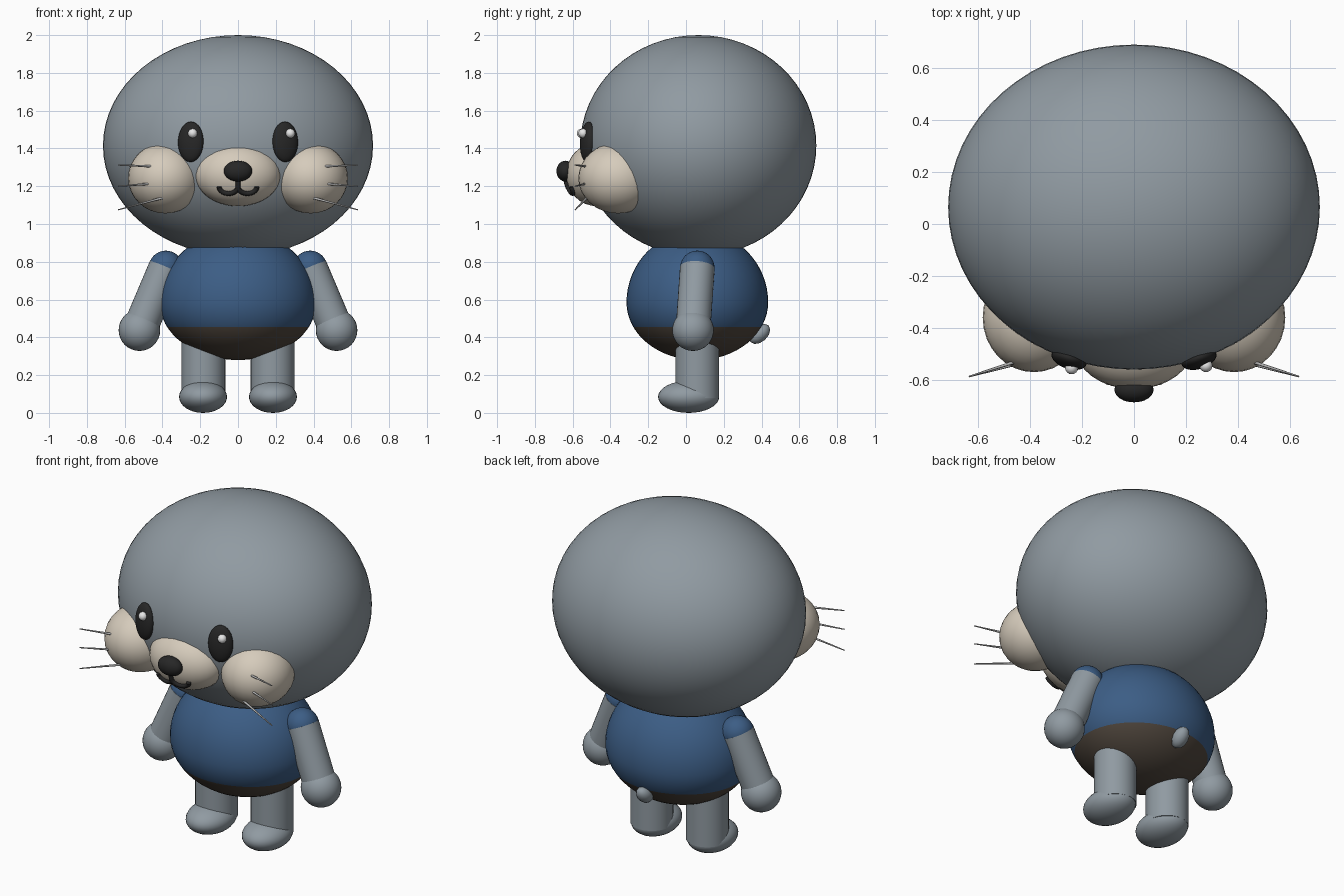
import bpy, bmesh, math
from mathutils import Vector, Euler

cube = bpy.data.objects.get("Cube")
if cube:
    bpy.data.objects.remove(cube, do_unlink=True)


def material(name, rgb):
    m = bpy.data.materials.new(name)
    m.use_nodes = True
    m.diffuse_color = (*rgb, 1)
    m.node_tree.nodes["Principled BSDF"].inputs["Base Color"].default_value = (*rgb, 1)
    return m


FUR = material("grey_fur", (0.28, 0.325, 0.36))
CREAM = material("cream", (0.67, 0.6, 0.5))
SHIRT = material("blue_cloth", (0.045, 0.11, 0.235))
PANTS = material("brown_cloth", (0.08, 0.062, 0.047))
BLACK = material("black", (0.02, 0.02, 0.02))
WHITE = material("white", (0.8, 0.8, 0.8))
WHISKER = material("whisker_grey", (0.45, 0.45, 0.45))


def finish(name, bm, mats, smooth=True):
    me = bpy.data.meshes.new(name)
    for f in bm.faces:
        f.smooth = smooth
    bm.to_mesh(me)
    bm.free()
    ob = bpy.data.objects.new(name, me)
    bpy.context.collection.objects.link(ob)
    for m in mats:
        me.materials.append(m)
    return ob


def ellipsoid(name, loc, radii, mat, rot=(0, 0, 0), seg=32):
    bm = bmesh.new()
    bmesh.ops.create_uvsphere(bm, u_segments=seg, v_segments=seg // 2, radius=1)
    ob = finish(name, bm, [mat])
    ob.location, ob.scale, ob.rotation_euler = loc, radii, rot
    return ob


def rod(name, a, b, r1, r2, mat, seg=32):
    # Tapered cylinder between two points
    a, b = Vector(a), Vector(b)
    bm = bmesh.new()
    bmesh.ops.create_cone(bm, cap_ends=True, segments=seg, radius1=r1, radius2=r2,
                          depth=(b - a).length)
    for f in bm.faces:
        f.smooth = len(f.verts) == 4
    me_ob = finish(name, bm, [mat])
    for p in me_ob.data.polygons:
        p.use_smooth = len(p.vertices) == 4
    me_ob.location = (a + b) / 2
    me_ob.rotation_euler = (b - a).to_track_quat('Z', 'Y').to_euler()
    return me_ob


# Head
ellipsoid("head", (0, 0.065, 1.415), (0.715, 0.625, 0.585), FUR, seg=64)

# Body: shorter lower half, shirt and trousers split at the waist
WAIST = 0.455
bm = bmesh.new()
bmesh.ops.create_uvsphere(bm, u_segments=48, v_segments=32, radius=1)
for v in bm.verts:
    v.co = (v.co.x * 0.415, v.co.y * 0.375 + 0.06,
            0.585 + v.co.z * (0.38 if v.co.z > 0 else 0.305))
bmesh.ops.bisect_plane(bm, geom=bm.verts[:] + bm.edges[:] + bm.faces[:],
                       plane_co=(0, 0, WAIST), plane_no=(0, 0, 1))
for f in bm.faces:
    f.material_index = int(f.calc_center_median().z < WAIST)
finish("body", bm, [SHIRT, PANTS])

# Muzzle and nose
MC, MR = Vector((0, -0.47, 1.262)), Vector((0.228, 0.165, 0.168))
ellipsoid("muzzle", MC, MR, CREAM)
ellipsoid("nose", (0, -0.638, 1.28), (0.075, 0.048, 0.055), BLACK)


def on_muzzle(x, z):
    u, w = x / MR.x, (z - MC.z) / MR.z
    return Vector((x, MC.y - MR.y * math.sqrt(1 - u * u - w * w) - 0.004, z))


# Mouth: a short stem and two hanging arcs laid on the muzzle
curve = bpy.data.curves.new("mouth_curve", 'CURVE')
curve.dimensions = '3D'
curve.bevel_depth = 0.013
curve.bevel_resolution = 2
curve.use_fill_caps = True
lines = [[(0, 1.24), (0, 1.215), (0, 1.19)]]
for s in (-1, 1):
    arc = [math.pi * i / 10 for i in range(11)]
    lines.append([(s * (0.05 - 0.05 * math.cos(t)), 1.197 - 0.036 * math.sin(t)) for t in arc])
for pts in lines:
    sp = curve.splines.new('POLY')
    sp.points.add(len(pts) - 1)
    for p, (x, z) in zip(sp.points, pts):
        p.co = (*on_muzzle(x, z), 1)
curve.materials.append(BLACK)
mouth = bpy.data.objects.new("mouth", curve)
bpy.context.collection.objects.link(mouth)

# Eye highlights, both shifted toward the same side
ellipsoid("left_eye_highlight", (0.277, -0.545, 1.48), (0.025,) * 3, WHITE, seg=16)
ellipsoid("right_eye_highlight", (-0.24, -0.553, 1.48), (0.025,) * 3, WHITE, seg=16)

# Paired parts
for side, s in (("left", 1), ("right", -1)):
    ellipsoid(side + "_cheek", (s * 0.385, -0.36, 1.243), (0.197, 0.21, 0.187), CREAM)
    ellipsoid(side + "_eye", (s * 0.25, -0.52, 1.435), (0.07, 0.037, 0.107), BLACK,
              rot=(math.radians(-3), 0, s * math.radians(18)))

    # Whiskers, from base height to tip height
    for n, (x, z0, z1) in enumerate([(0.44, 1.305, 1.312), (0.44, 1.215, 1.2),
                                     (0.4, 1.138, 1.075)]):
        rod(f"{side}_whisker_{n + 1}", (s * x, -0.525, z0), (s * 0.635, -0.587, z1),
            0.007, 0.003, WHISKER, seg=8)

    # Arm with sleeve cap and round hand
    shoulder, hand = (s * 0.382, 0.06, 0.768), (s * 0.522, 0.037, 0.438)
    ellipsoid(side + "_sleeve", shoulder, (0.091,) * 3, SHIRT)
    rod(side + "_arm", shoulder, hand, 0.092, 0.092, FUR)
    ellipsoid(side + "_hand", hand, (0.11,) * 3, FUR)

    # Leg and foot
    rod(side + "_leg", (s * 0.183, 0.06, 0.08), (s * 0.183, 0.06, 0.5), 0.116, 0.116, FUR)
    ellipsoid(side + "_foot", (s * 0.185, 0.014, 0.085), (0.127, 0.162, 0.085), FUR)

# Stubby tail
ellipsoid("tail", (0, 0.39, 0.418), (0.045, 0.065, 0.042), FUR,
          rot=(math.radians(42), 0, 0), seg=12)
